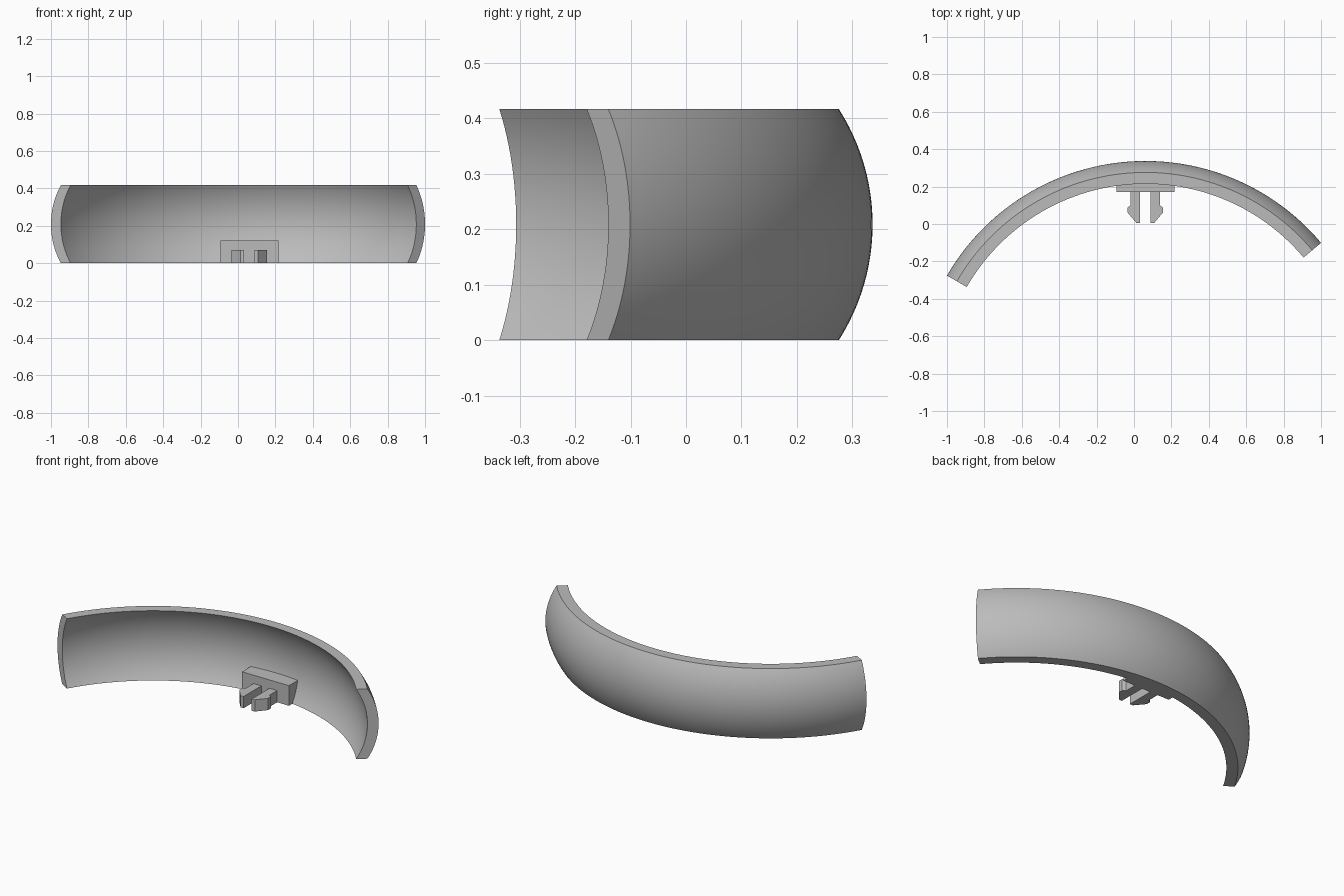
import bpy, bmesh, math
from mathutils import Vector, Matrix

old = bpy.data.objects.get("Cube")
if old:
    bpy.data.objects.remove(old, do_unlink=True)

grey = bpy.data.materials.new("plain grey")
grey.use_nodes = True
grey.diffuse_color = (0.5, 0.5, 0.5, 1)
grey.node_tree.nodes["Principled BSDF"].inputs["Base Color"].default_value = (0.5, 0.5, 0.5, 1)

HEIGHT, WALL, BULGE = 0.417, 0.061, 0.061
RADIUS = 1.2254                      # outer radius at mid height
CX, CY = 0.0613, -0.8886             # centre of the sweep


def finish(bm, name, smooth=False):
    bmesh.ops.recalc_face_normals(bm, faces=bm.faces)
    mesh = bpy.data.meshes.new(name)
    bm.to_mesh(mesh)
    bm.free()
    mesh.materials.append(grey)
    obj = bpy.data.objects.new(name, mesh)
    bpy.context.collection.objects.link(obj)
    if smooth:
        bpy.ops.object.select_all(action='DESELECT')
        obj.select_set(True)
        bpy.context.view_layer.objects.active = obj
        bpy.ops.object.shade_smooth_by_angle(angle=math.radians(30))
    return obj


def prism(name, profile, offset):
    """Extrude a closed outline along an offset."""
    bm = bmesh.new()
    face = bm.faces.new([bm.verts.new(p) for p in profile])
    new = bmesh.ops.extrude_face_region(bm, geom=[face])["geom"]
    verts = [v for v in new if isinstance(v, bmesh.types.BMVert)]
    bmesh.ops.translate(bm, verts=verts, vec=offset)
    return finish(bm, name)


# Curved band: bowed cross-section swept round a vertical axis
half = HEIGHT / 2
bow = (half ** 2 + BULGE ** 2) / (2 * BULGE)
sweep = math.asin(half / bow)
STEPS, SEGMENTS = 24, 96
arc = []
for i in range(STEPS + 1):
    a = -sweep + 2 * sweep * i / STEPS
    arc.append((RADIUS - bow + bow * math.cos(a), half + bow * math.sin(a)))
section = arc + [(r - WALL, z) for r, z in reversed(arc)]

bm = bmesh.new()
start, end = math.radians(40), math.radians(150)
rings = []
for s in range(SEGMENTS + 1):
    t = start + (end - start) * s / SEGMENTS
    rings.append([bm.verts.new((CX + r * math.cos(t), CY + r * math.sin(t), z))
                  for r, z in section])
n = len(section)
for a, b in zip(rings, rings[1:]):
    for i in range(n):
        j = (i + 1) % n
        bm.faces.new((a[i], a[j], b[j], b[i]))
# End caps as quad strips
for ring in (rings[0], rings[-1]):
    for i in range(STEPS):
        bm.faces.new((ring[i], ring[i + 1], ring[n - 2 - i], ring[n - 1 - i]))
finish(bm, "curved_band", smooth=True)

# Mounting plate, its back leaning to sit inside the bowed wall
left_edge = CX - 0.155
prism("mounting_plate",
      [(left_edge, 0.172, 0), (left_edge, 0.23, 0),
       (left_edge, 0.28, 0.12), (left_edge, 0.172, 0.12)],
      Vector((0.31, 0, 0)))

# Pair of barbed clip prongs: distance from the centre line, depth
outline = [(0.027, 0.18), (0.027, 0.005), (0.047, 0.005), (0.095, 0.062),
           (0.095, 0.088), (0.078, 0.1), (0.078, 0.18)]
for name, side in (("left_prong", 1), ("right_prong", -1)):
    prism(name, [(CX - 0.001 + side * x, y, 0) for x, y in outline],
          Vector((0, 0, 0.07)))
